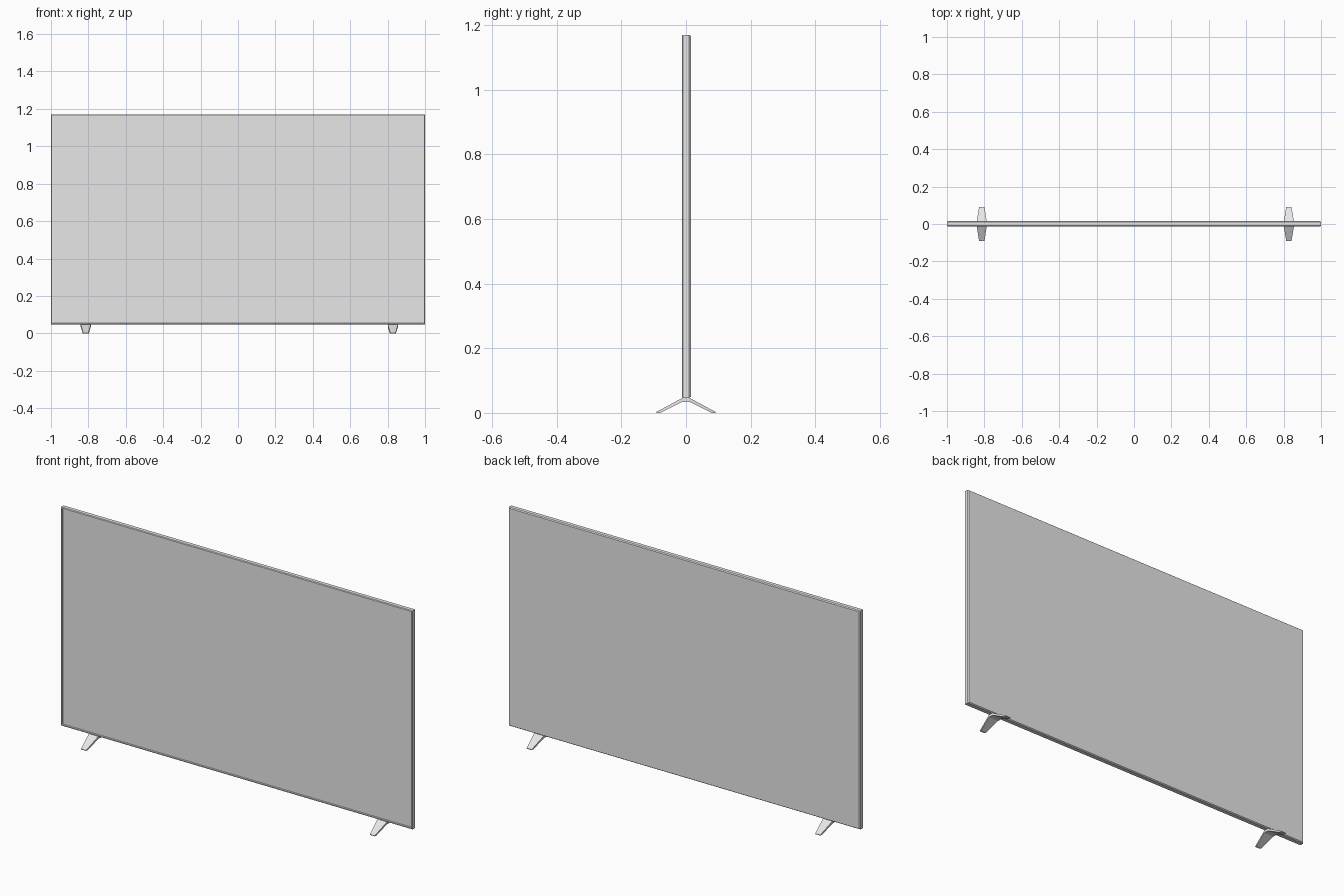
import bpy, bmesh

if "Cube" in bpy.data.objects:
    bpy.data.objects.remove(bpy.data.objects["Cube"])

grey = bpy.data.materials.new("light grey")
grey.diffuse_color = (0.8, 0.8, 0.8, 1)
grey.use_nodes = True
grey.node_tree.nodes["Principled BSDF"].inputs["Base Color"].default_value = grey.diffuse_color


def make(name, bm):
    bmesh.ops.recalc_face_normals(bm, faces=bm.faces)
    mesh = bpy.data.meshes.new(name)
    bm.to_mesh(mesh)
    bm.free()
    mesh.materials.append(grey)
    obj = bpy.data.objects.new(name, mesh)
    bpy.context.collection.objects.link(obj)
    return obj


# Television body: stacked rectangles from the recessed screen to the back
Z0, Z1 = 0.046, 1.17
bm = bmesh.new()
# (inset from outer edge, y)
sections = [(0.009, -0.008), (0.007, -0.013), (0.003, -0.013),
            (0.0, -0.009), (0.0, 0.010), (0.004, 0.015)]
rings = []
for i, y in sections:
    corners = [(-1 + i, Z0 + i), (1 - i, Z0 + i), (1 - i, Z1 - i), (-1 + i, Z1 - i)]
    rings.append([bm.verts.new((x, y, z)) for x, z in corners])
for a, b in zip(rings, rings[1:]):
    for k in range(4):
        bm.faces.new((a[k], a[(k + 1) % 4], b[(k + 1) % 4], b[k]))
bm.faces.new(rings[0])    # screen
bm.faces.new(rings[-1])   # back panel
make("television_body", bm)

# Feet: splayed bent plates, tapering towards both tips
# (y, top z, underside z, half width)
foot = [(-0.092, 0.003, 0.0, 0.014), (-0.080, 0.009, 0.0, 0.016),
        (-0.012, 0.046, 0.034, 0.027), (0.012, 0.046, 0.034, 0.027),
        (0.080, 0.009, 0.0, 0.016), (0.092, 0.003, 0.0, 0.014)]
for name, cx in (("left_foot", -0.814), ("right_foot", 0.828)):
    bm = bmesh.new()
    rings = [[bm.verts.new(p) for p in ((cx - w, y, zt), (cx + w, y, zt),
                                        (cx + w, y, zb), (cx - w, y, zb))]
             for y, zt, zb, w in foot]
    for a, b in zip(rings, rings[1:]):
        for k in range(4):
            bm.faces.new((a[k], a[(k + 1) % 4], b[(k + 1) % 4], b[k]))
    bm.faces.new(rings[0])
    bm.faces.new(rings[-1])
    make(name, bm)
